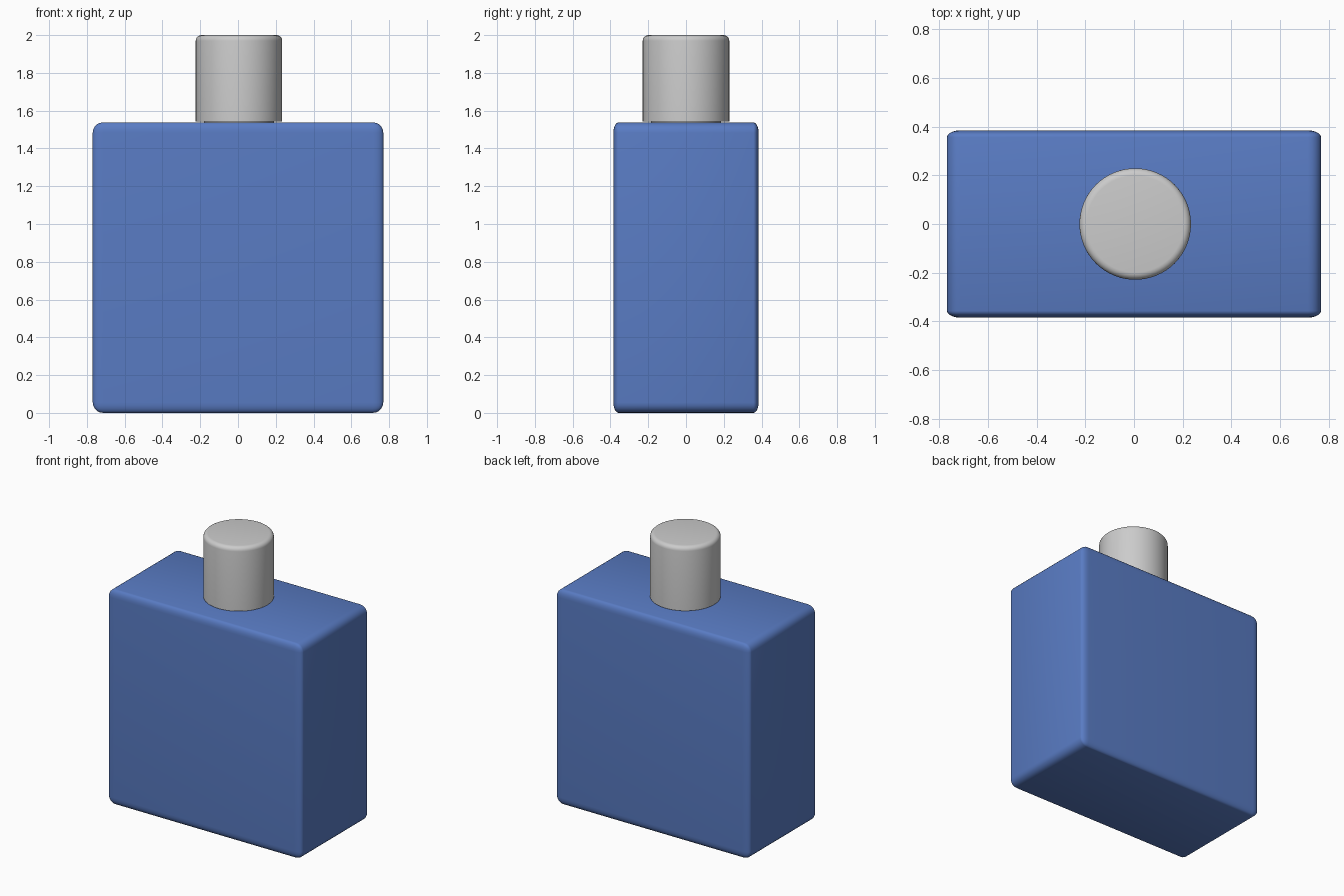
import bpy, bmesh, math

if "Cube" in bpy.data.objects:
    bpy.data.objects.remove(bpy.data.objects["Cube"])

def finish(name, bm, material=None):
    mesh = bpy.data.meshes.new(name)
    bm.to_mesh(mesh)
    bm.free()
    ob = bpy.data.objects.new(name, mesh)
    bpy.context.collection.objects.link(ob)
    if material:
        mesh.materials.append(material)
    bpy.ops.object.select_all(action='DESELECT')
    ob.select_set(True)
    bpy.context.view_layer.objects.active = ob
    bpy.ops.object.shade_smooth_by_angle(angle=math.radians(40))
    return ob

def lathe(name, profile, x=0.0, segments=64):
    """Solid of revolution from (radius, z) points, capped at both ends."""
    bm = bmesh.new()
    rings = [[bm.verts.new((x + r * math.cos(2 * math.pi * i / segments),
                            r * math.sin(2 * math.pi * i / segments), z))
              for i in range(segments)] for r, z in profile]
    for a, b in zip(rings, rings[1:]):
        for i in range(segments):
            j = (i + 1) % segments
            bm.faces.new((a[i], a[j], b[j], b[i]))
    bm.faces.new(rings[0][::-1])
    bm.faces.new(rings[-1])
    return finish(name, bm)

blue = bpy.data.materials.new("blue")
blue.diffuse_color = (0.1, 0.2, 0.55, 1)
blue.use_nodes = True
blue.node_tree.nodes["Principled BSDF"].inputs["Base Color"].default_value = blue.diffuse_color

# Body: a rounded cube squashed front to back
H = 1.538
bm = bmesh.new()
bmesh.ops.create_cube(bm, size=H)
bmesh.ops.bevel(bm, geom=bm.edges[:], offset=0.055, offset_type='OFFSET',
                segments=5, profile=0.5, affect='EDGES')
for v in bm.verts:
    v.co.y *= 0.5
    v.co.z += H / 2
finish("bottle_body", bm, blue)

# Neck just showing under the cap
CX = 0.005
lathe("neck", [(0.185, H - 0.03), (0.185, H + 0.02)], CX)

# Cap with a rounded top rim
R, B = 0.229, 0.03
arc = [(R - B + B * math.cos(t), 2 - B + B * math.sin(t))
       for t in (math.pi / 2 * k / 5 for k in range(6))]
lathe("cap", [(R, H + 0.005)] + arc, CX)
